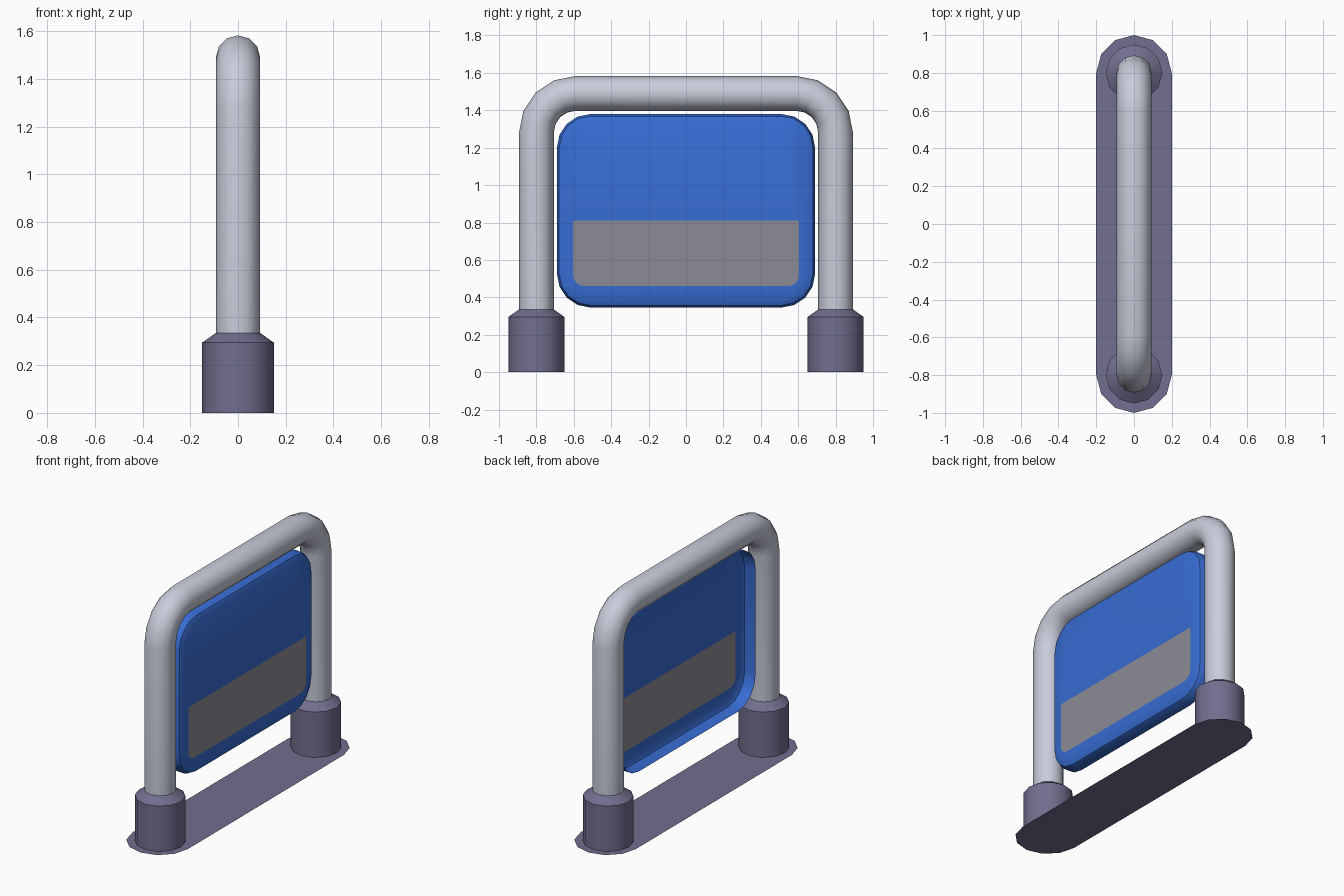
import bpy, bmesh, math
from mathutils import Vector

if "Cube" in bpy.data.objects:
    bpy.data.objects.remove(bpy.data.objects["Cube"])


def lin(c):
    return c / 12.92 if c <= 0.04045 else ((c + 0.055) / 1.055) ** 2.4


def material(name, r, g, b):
    m = bpy.data.materials.new(name)
    m.diffuse_color = (lin(r / 255), lin(g / 255), lin(b / 255), 1)
    m.use_nodes = True
    m.node_tree.nodes["Principled BSDF"].inputs["Base Color"].default_value = m.diffuse_color
    return m


STEEL = material("light steel", 200, 204, 218)
DARK = material("dark violet grey", 113, 110, 142)
BLUE = material("blue", 55, 108, 210)
GREY = material("grey", 139, 139, 150)


def finish(name, bm, mats, angle=40):
    me = bpy.data.meshes.new(name)
    bm.to_mesh(me)
    bm.free()
    for m in mats:
        me.materials.append(m)
    me.set_sharp_from_angle(angle=math.radians(angle))
    ob = bpy.data.objects.new(name, me)
    bpy.context.collection.objects.link(ob)
    return ob


def skin(bm, rings):
    """Join closed rings of points with smooth quads; returns the vertex rings."""
    vs = [[bm.verts.new(p) for p in ring] for ring in rings]
    n = len(vs[0])
    for a, b in zip(vs, vs[1:]):
        for i in range(n):
            j = (i + 1) % n
            bm.faces.new((a[i], a[j], b[j], b[i])).smooth = True
    return vs


def rounded_rect(x, hy, z0, z1, r_low, r_high, steps=4):
    """Rounded rectangle in the YZ plane, anticlockwise seen from +x."""
    pts = []
    corners = ((hy, z0, r_low, -90), (hy, z1, r_high, 0),
               (-hy, z1, r_high, 90), (-hy, z0, r_low, 180))
    for y, z, r, start in corners:
        cy = y - math.copysign(r, y)
        cz = z + r if z == z0 else z - r
        for k in range(steps + 1):
            a = math.radians(start + 90 * k / steps)
            pts.append((x, cy + r * math.cos(a), cz + r * math.sin(a)))
    return pts


# Bent tube frame
R, BEND, CY, TOP = 0.093, 0.21, 0.80, 1.49
path = [(CY, 0.32, 0)]
for k in range(5):
    a = math.pi / 8 * k
    path.append((CY - BEND + BEND * math.cos(a), TOP - BEND + BEND * math.sin(a), a))
path += [(-y, z, math.pi - a) for y, z, a in reversed(path)]
rings = []
for y, z, a in path:
    out = Vector((0, math.cos(a), math.sin(a)))
    ring = []
    for i in range(12):
        t = math.tau * i / 12
        ring.append(Vector((R * math.cos(t), y, z)) + out * (R * math.sin(t)))
    rings.append(ring)
bm = bmesh.new()
skin(bm, rings)
bmesh.ops.recalc_face_normals(bm, faces=bm.faces)
finish("tube_frame", bm, [STEEL])

# Collars around the feet, with a tapered top
for name, side in (("front_collar", -1), ("back_collar", 1)):
    bm = bmesh.new()
    skin(bm, [[(r * math.cos(math.tau * i / 12), side * CY + r * math.sin(math.tau * i / 12), z)
               for i in range(12)]
              for r, z in ((0.15, 0), (0.15, 0.295), (0.093, 0.335))])
    bmesh.ops.recalc_face_normals(bm, faces=bm.faces)
    finish(name, bm, [DARK])

# Flat ground plate with round ends
bm = bmesh.new()
outline = []
for side, start in ((1, 0), (-1, 180)):
    for k in range(7):
        a = math.radians(start + 30 * k)
        outline.append(bm.verts.new((0.2 * math.cos(a), side * CY + 0.2 * math.sin(a), 0)))
bm.faces.new(outline)
finish("ground_plate", bm, [DARK])

# Sign panel: shell with rounded rim, open at the back, grey band cut into the face
FACE = 0.066
bm = bmesh.new()
rings = [rounded_rect(x, 0.69 - d, 0.345 + d, 1.38 - d, 0.18 - d, 0.18 - d)
         for d, x in ((0, -0.018), (0, 0.026), (0.012, 0.053), (0.04, FACE))]
edge = skin(bm, rings)[-1]
band = [bm.verts.new(p) for p in rounded_rect(FACE, 0.605, 0.46, 0.81, 0.06, 0.012)]
band_face = bm.faces.new(band)
band_face.material_index = 1
loops = []
for loop in (edge, band):
    for a, b in zip(loop, loop[1:] + loop[:1]):
        loops.append(bm.edges.get((a, b)))
fill = bmesh.ops.triangle_fill(bm, edges=loops, use_beauty=True, normal=(1, 0, 0))
# drop any fill triangle lying inside the band
inside = [f for f in fill["geom"] if isinstance(f, bmesh.types.BMFace)
          and all(v in band for v in f.verts)
          and abs(f.calc_center_median().y) < 0.6 and 0.465 < f.calc_center_median().z < 0.805]
bmesh.ops.delete(bm, geom=inside, context='FACES_ONLY')
bmesh.ops.recalc_face_normals(bm, faces=bm.faces)
if band_face.normal.x < 0:
    bmesh.ops.reverse_faces(bm, faces=bm.faces)
finish("sign_panel", bm, [BLUE, GREY])
